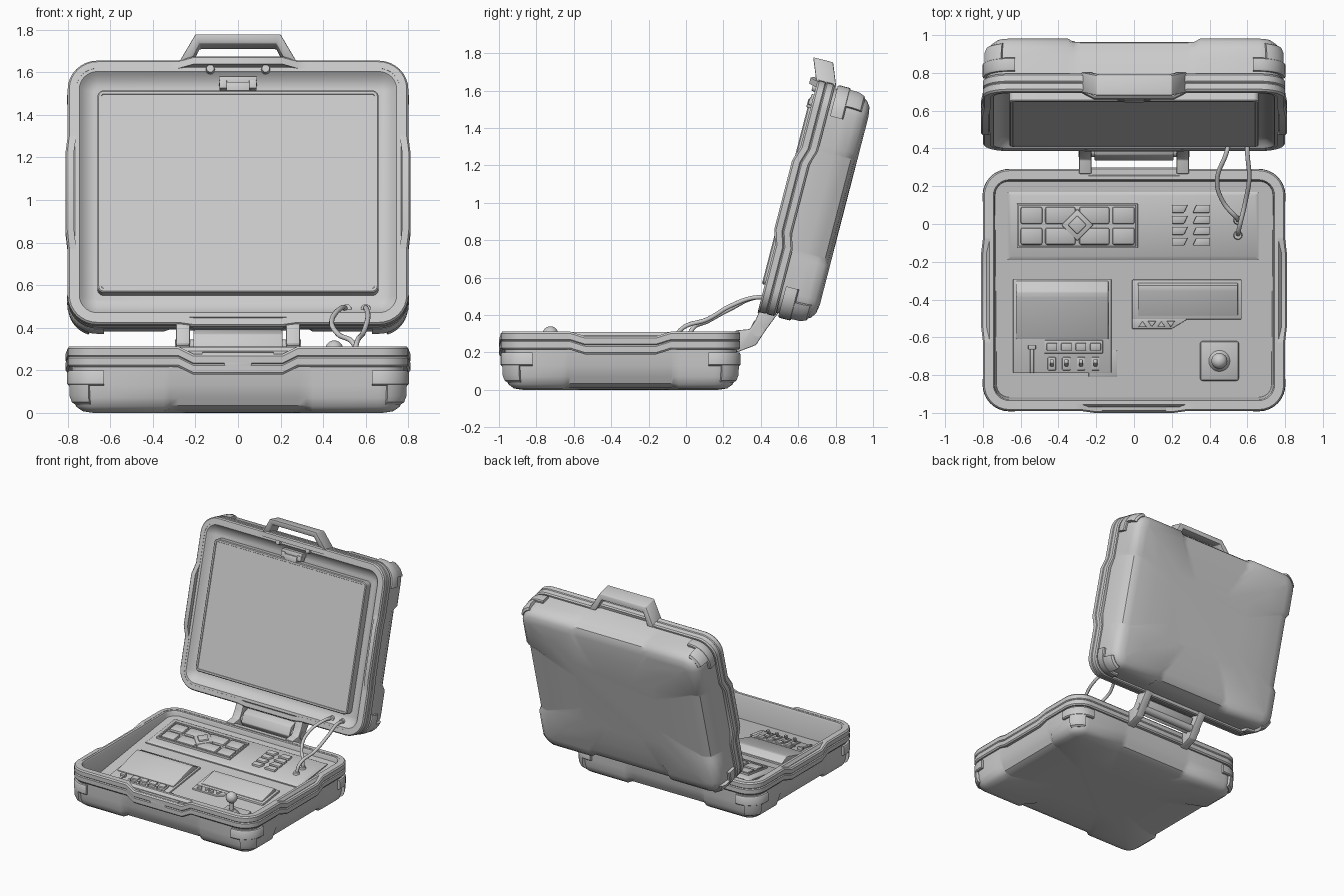
import bpy, bmesh
from math import sin, cos, radians
from mathutils import Matrix, Vector

if "Cube" in bpy.data.objects:
    bpy.data.objects.remove(bpy.data.objects["Cube"])

WORLD, BASE = Matrix.Identity(4), Matrix.Translation((0, -.35, 0))
LID = Matrix.Translation((0, .846, .959)) @ Matrix.Rotation(radians(75.5), 4, 'X')
PANEL = Matrix(((1, 0, 0, 0), (0, 1, 0, 0), (0, .13, 1, .245), (0, 0, 0, 1)))   # sloped control panel
HX, HY, R = .80, .64, .14
frame = WORLD    # frame used when a part names none

def finish(name, verts, faces, mat=None, bevel=0):
    bm = bmesh.new()
    vs = [bm.verts.new(v) for v in verts]
    for f in faces:
        bm.faces.new([vs[i] for i in f])
    bmesh.ops.recalc_face_normals(bm, faces=bm.faces)
    if bevel:
        bmesh.ops.bevel(bm, geom=bm.edges[:], offset=bevel, segments=2, profile=.5, affect='EDGES')
    me = bpy.data.meshes.new(name)
    bm.to_mesh(me)
    bm.free()
    me.transform(frame if mat is None else mat)
    ob = bpy.data.objects.new(name, me)
    bpy.context.collection.objects.link(ob)
    bpy.ops.object.select_all(action='DESELECT')
    ob.select_set(True)
    bpy.context.view_layer.objects.active = ob
    bpy.ops.object.shade_smooth_by_angle(angle=radians(35))

def loft(name, rings, mat=None, loop=False, bevel=0):
    """Skin a list of closed rings; loop joins last to first, otherwise both ends are capped."""
    n, m = len(rings[0]), len(rings)
    faces = [(i * n + j, i * n + (j + 1) % n, (i + 1) % m * n + (j + 1) % n, (i + 1) % m * n + j)
             for i in range(m if loop else m - 1) for j in range(n)]
    if not loop:
        faces += [tuple(range(n)), tuple(range((m - 1) * n, m * n))]
    finish(name, [p for r in rings for p in r], faces, mat, bevel)

def prism(name, pts, axis, lo, hi, mat=None, bevel=0):
    """Extrude a 2D outline along x or z."""
    put = (lambda p, h: (h, *p)) if axis == 'x' else (lambda p, h: (*p, h))
    loft(name, [[put(p, h) for p in pts] for h in (lo, hi)], mat, bevel=bevel)

def box(name, x0, x1, y0, y1, z0, z1, mat=None, bevel=.005):
    prism(name, [(x0, y0), (x1, y0), (x1, y1), (x0, y1)], 'z', z0, z1, mat, bevel)

def cylinder(name, c, r0, r1, h, mat=None, n=20):
    loft(name, [[(c[0] + r * cos(6.28319 * i / n), c[1] + r * sin(6.28319 * i / n), c[2] + z)
                 for i in range(n)] for r, z in ((r0, 0), (r1, h))], mat)

def contour(hx, hy, r):
    """Stations round a rounded rectangle: centre, normal, recess flag, kink flag, side number."""
    out = []
    for k in range(4):
        a = radians(90 * k)
        n, t = Vector((cos(a), sin(a))), Vector((-sin(a), cos(a)))
        off, side = (hx - r, hy - r) if k % 2 == 0 else (hy - r, hx - r)
        e = (.31, .28, .27, .19) if k % 2 == 0 else (.35, .32, .28, .21)
        for s in [-v for v in e] + list(reversed(e)):
            out.append((n * off + t * s, n, abs(s) <= e[1], abs(s) <= e[3], k))
        for j in range(9):
            b = a + radians(90 * j / 8)
            out.append((n * off + t * side, Vector((cos(b), sin(b))), 0, 0, k))
    return out

ST = contour(HX, HY, R)

def shell(part, mat, inner, kinks):
    # outside levels: inset, height, extra inset / lift in the mid-side recesses, scale
    levels = [(.12, 0, 0, 0, .5), (.12, 0, 0, .002, .78), (.12, 0, .005, .014, 1), (.07, .008, .02, .012, 1),
              (.04, .03, .022, .004, 1), (.026, .07, .018, 0, 1), (.02, .13, 0, 0, 1), (.02, .29, 0, 0, 1),
              (.035, .31, 0, 0, 1)] + [(d, z, 0, 0, 1) for d, z in inner]
    rings = []
    for d, z, ed, ez, s in levels:
        pts = [((c + n * (R - d - ed * rec)) * s, z + ez * rec) for c, n, rec, _, _ in ST]
        rings.append([(p.x, p.y, h) for p, h in pts])
    loft(part + "_shell", rings, mat)
    # grooved rim flange, stepping up or down at the middle of each side
    prof = [(.035, .215), (.008, .215), (0, .225), (0, .258), (.006, .264), (0, .27),
            (0, .302), (.008, .312), (.04, .312)]
    rings = []
    for d, z in prof:
        pts = [(c + n * (R - d + .01 * f), z + kinks[k] * f) for c, n, _, f, k in ST]
        rings.append([(p.x, p.y, h) for p, h in pts])
    loft(part + "_rim", rings, mat, loop=True)
    # T-shaped corner guards
    guards = (("band", (0, 90), .03, [(.004, .2), (-.002, .19), (-.002, .135), (.006, .128), (.06, .128), (.06, .2)]),
              ("foot", (18, 72), 0, [(0, .15), (.002, .08), (.014, .05), (.03, .04), (.07, .06), (.06, .15)]))
    for sx, sy in ((1, 1), (1, -1), (-1, 1), (-1, -1)):
        for label, ang, ext, sec in guards:
            rows = [(ang[0] + (ang[1] - ang[0]) * i / 8, 0, 0) for i in range(9)]
            if ext:
                rows = [(0, 0, -ext)] + rows + [(90, -ext, 0)]
            loft(part + "_corner_" + label, [[(sx * (HX - R + dx + (R - d) * cos(radians(a))),
                 sy * (HY - R + dy + (R - d) * sin(radians(a))), z) for d, z in sec] for a, dx, dy in rows], mat)

shell("base", BASE, [(.055, .31), (.062, .295), (.075, .09)], (-.025, 0, -.025, -.035))
shell("lid", LID, [(.055, .31), (.065, .3), (.09, .275), (.125, .265)], (.025, .04, .025, 0))

# Lid screen with rounded corners
SC = contour(.66, .49, .03)
loft("screen", [[(*(s[0] + s[1] * (.03 - d)), z) for s in SC]
                for d, z in ((0, .25), (0, .322), (.006, .328), (.018, .328), (.02, .324))], LID)

# Lid latch
box("latch_plate", -.09, .09, .525, .56, .25, .325, LID)
for s in (-1, 1):
    box("latch_arm", s * .07 - .018, s * .07 + .018, .50, .54, .28, .33, LID)
    cylinder("handle_screw", (s * .13, .595, .305), .022, .018, .025, LID)
box("latch_hook", -.055, .055, .485, .53, .28, .335, LID)

# Carrying handle, leaning forward
outline = [(-.28, .625), (-.2, .752), (.2, .752), (.28, .625), (.225, .625), (.18, .71), (-.18, .71), (-.225, .625)]
loft("handle", [[(x, y, z + (y - .65) * .4) for x, y in outline] for z in (.215, .325)], LID, bevel=.006)

# Base front latch seat
box("latch_seat", -.17, .17, -.99, -.945, .24, .285)
box("latch_catch", -.065, .065, -1.0, -.97, .205, .25)

# Hinges between base and lid
arm = [(.265, .318), (.34, .325), (.37, .37), (.415, .475), (.46, .47), (.50, .42), (.42, .31), (.375, .24), (.27, .20)]
for s in (-1, 1):
    prism("hinge_arm", arm, 'x', s * .258 - .033, s * .258 + .033, bevel=.006)
prism("hinge_link", [(.335, .31), (.365, .37), (.42, .39), (.44, .37), (.40, .31), (.36, .27)], 'x', -.21, .21, bevel=.006)
prism("hinge_pin", [(.385 + .03 * cos(i * .5236), .315 + .03 * sin(i * .5236)) for i in range(12)], 'x', -.295, .295)

# Sloped control panel; everything on it uses the panel frame
frame = PANEL
T = .02
prism("control_panel", [c + n * .07 + Vector((0, -.35)) for c, n, *_ in contour(HX - .065, HY - .065, .07)], 'z', -.03, 0)

# Rear control plate with directional keypad
loft("control_plate", [[(-.67 + d, -.19 + d, z), (.66 - d, -.19 + d, z), (.66 - d, .17 - d, z), (-.67 + d, .17 - d, z)]
                       for d, z in ((0, -.02), (0, .008), (.02, T))])
for x0, x1, y0, y1 in ((-.62, .02, .097, .108), (-.62, .02, -.128, -.117),
                       (-.62, -.609, -.128, .108), (.009, .02, -.128, .108)):
    box("keypad_frame", x0, x1, y0, y1, T - .01, T + .014, bevel=.003)
for x0, x1 in ((-.6, -.485), (-.47, -.31), (-.29, -.13), (-.115, .003)):
    for y0 in (-.11, 0):
        box("keypad_key", x0, x1, y0, y0 + .09, T - .01, T + .016, bevel=.01)
for r, h, label in ((.085, .02, "diamond_frame"), (.05, .032, "diamond_key")):
    prism(label, [(-.3 + r, -.005), (-.3, -.005 + r), (-.3 - r, -.005), (-.3, -.005 - r)], 'z', T - .01, T + h, bevel=.006)
for i in range(4):
    y = -.115 + i * .058
    prism("function_key", [(.2, y), (.265, y), (.285, y + .042), (.2, y + .042)], 'z', T - .01, T + .016, bevel=.005)
    prism("function_key", [(.31, y), (.4, y), (.4, y + .042), (.33, y + .042)], 'z', T - .01, T + .016, bevel=.005)

# Left console: bezel, sloped display, keys, toggles, slider
box("left_console", -.64, -.12, -.79, -.29, -.02, .012)
prism("left_display", [(-.61, 0), (-.61, .018), (-.385, .05), (-.36, .05), (-.30, .012), (-.30, 0)],
      'x', -.625, -.135, bevel=.005)
box("left_console_tab", -.24, -.09, -.81, -.67, -.02, .008, bevel=.003)
box("key_strip", -.475, -.165, -.685, -.615, 0, .02, bevel=.004)
for i in range(4):
    x = -.435 + i * .077
    box("console_key", x - .028, x + .028, -.67, -.63, .01, .032)
    box("toggle_socket", x - .022, x + .022, -.775, -.705, 0, .022)
    prism("toggle_lever", [(-.755, .02), (-.735, .02), (-.715, .055), (-.735, .06)], 'x', x - .01, x + .01, bevel=.003)
box("slider_track", -.55, -.53, -.79, -.64, 0, .022, bevel=.004)
box("slider_grip", -.56, -.52, -.665, -.64, 0, .035, bevel=.004)

# Right console with sloped display and vent tab
box("right_console", -.01, .57, -.505, -.295, -.02, .015)
prism("right_display", [(-.485, 0), (-.485, .02), (-.35, .04), (-.325, .04), (-.31, .01), (-.31, 0)],
      'x', .02, .55, bevel=.004)
prism("vent_tab", [(-.01, -.555), (.2, -.555), (.29, -.50), (-.01, -.50)], 'z', -.02, .012, bevel=.004)
for i in range(4):
    x, s = .045 + i * .05, (-1) ** i * .016
    prism("vent_rib", [(x - .022, -.53 - s), (x + .022, -.53 - s), (x, -.53 + s)], 'z', 0, .024, bevel=.003)

# Joystick
box("joystick_base", .35, .555, -.83, -.62, -.02, .015, bevel=.012)
cylinder("joystick_boot", (.452, -.725, .01), .06, .025, .045)
cylinder("joystick_stem", (.452, -.725, .02), .016, .016, .12)
bpy.ops.mesh.primitive_uv_sphere_add(segments=24, ring_count=12, radius=.042, location=(.452, -.725, .298))
bpy.context.object.name = "joystick_ball"
bpy.ops.object.shade_smooth()

# Cables from lid to control plate, with sockets
for pts in ([(.51, .46, .485), (.49, .38, .495), (.44, .23, .43), (.47, .12, .37), (.545, .03, .32), (.55, .02, .26)],
            [(.60, .46, .485), (.60, .38, .495), (.61, .24, .45), (.59, .12, .38), (.555, -.03, .32), (.55, -.06, .25)]):
    cu = bpy.data.curves.new("cable", 'CURVE')
    cu.dimensions, cu.bevel_depth, cu.bevel_resolution, cu.use_fill_caps = '3D', .012, 3, True
    sp = cu.splines.new('BEZIER')
    sp.bezier_points.add(len(pts) - 1)
    for b, p in zip(sp.bezier_points, pts):
        b.co = p
        b.handle_left_type = b.handle_right_type = 'AUTO'
    bpy.context.collection.objects.link(bpy.data.objects.new("cable", cu))
    cylinder("cable_socket", (pts[-1][0], pts[-1][1], T - .01), .026, .02, .025)
    cylinder("lid_cable_socket", (pts[0][0], -.56, .25), .028, .022, .04, LID)
